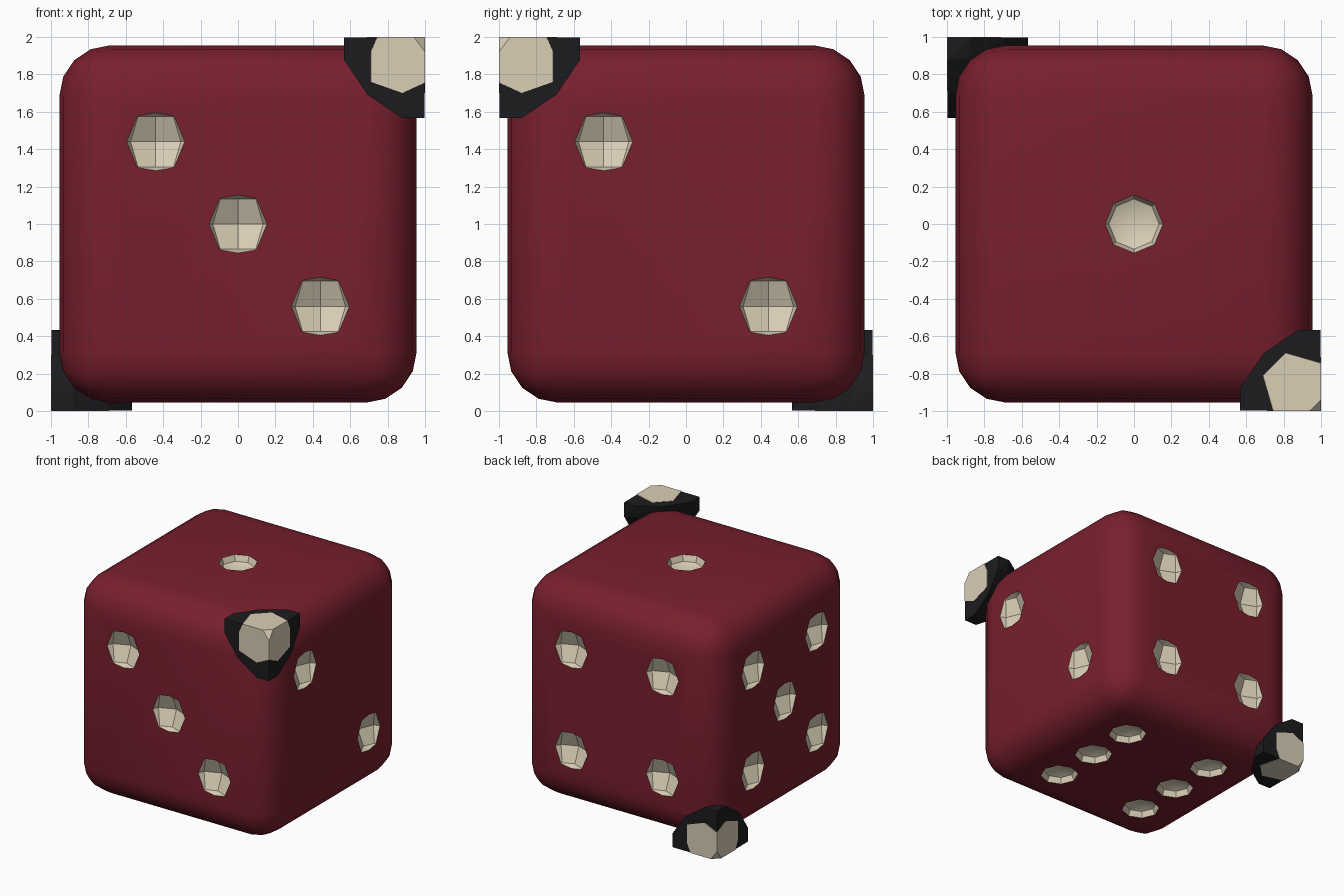
import bpy, bmesh, math
from mathutils import Matrix, Vector

if "Cube" in bpy.data.objects:
    bpy.data.objects.remove(bpy.data.objects["Cube"])


def material(name, rgb):
    m = bpy.data.materials.new(name)
    m.diffuse_color = (*rgb, 1)
    m.use_nodes = True
    m.node_tree.nodes["Principled BSDF"].inputs["Base Color"].default_value = m.diffuse_color
    return m


RED = material("red", (0.19, 0.014, 0.026))
CREAM = material("cream", (0.70, 0.62, 0.47))
BLACK = material("black", (0.012, 0.012, 0.014))


def make_object(name, bm, mats):
    bmesh.ops.recalc_face_normals(bm, faces=bm.faces)
    me = bpy.data.meshes.new(name)
    bm.to_mesh(me)
    bm.free()
    for m in mats:
        me.materials.append(m)
    ob = bpy.data.objects.new(name, me)
    bpy.context.collection.objects.link(ob)
    return ob


# rounded cube body
H = 0.955
bm = bmesh.new()
bmesh.ops.create_cube(bm, size=2 * H, matrix=Matrix.Translation((0, 0, 1)))
bmesh.ops.bevel(bm, geom=bm.edges[:], offset=0.27, segments=4, profile=0.5,
                affect='EDGES', clamp_overlap=True)
body = make_object("die_body", bm, [RED, CREAM])

# pips: low-poly spheres sunk into each face
P, D = 0.44, H + 0.084
four = [(a, b) for a in (-P, P) for b in (-P, P)]
six = [(a, b) for a in (-P, P) for b in (-P, 0, P)]
pips = [(0, 0, D)]
pips += [(a, -D, -a) for a in (-P, 0, P)]
pips += [(D, a, -a) for a in (-P, P)]
pips += [(a, D, b) for a, b in four]
pips += [(-D, a, b) for a, b in four + [(0, 0)]]
pips += [(a, b, -D) for a, b in six]
bm = bmesh.new()
for p in pips:
    bmesh.ops.create_uvsphere(bm, u_segments=8, v_segments=4, radius=0.19,
                              matrix=Matrix.Translation(Vector(p) + Vector((0, 0, 1))))
for f in bm.faces:
    f.material_index = 1
cutter = make_object("pip_cutter", bm, [RED, CREAM])
cutter.hide_render = True

mod = body.modifiers.new("pips", 'BOOLEAN')
mod.operation = 'DIFFERENCE'
mod.solver = 'EXACT'
mod.object = cutter
bpy.context.view_layer.objects.active = body
body.select_set(True)
bpy.ops.object.modifier_apply(modifier=mod.name)
bpy.data.objects.remove(cutter)
bpy.ops.object.shade_smooth_by_angle(angle=math.radians(30))


# corner guards: points are distances inward from a corner of the 2-unit box
def hull(name, pts, sign, inset, mat):
    bm = bmesh.new()
    for u, v, w in set(pts):
        c = Vector((1 - u - inset, -1 + v + inset, 1 - w - inset))
        bm.verts.new(c * sign + Vector((0, 0, 1)))
    res = bmesh.ops.convex_hull(bm, input=bm.verts[:])
    bmesh.ops.delete(bm, geom=[g for g in set(res["geom_interior"] + res["geom_unused"])
                               if isinstance(g, bmesh.types.BMVert)], context='VERTS')
    bmesh.ops.dissolve_limit(bm, angle_limit=0.01, verts=bm.verts[:], edges=bm.edges[:])
    return make_object(name, bm, [mat])


def turns(p):
    a, b, c = p
    return [(a, b, c), (b, c, a), (c, a, b), (b, a, c), (a, c, b), (c, b, a)]


guard = [q for p in ((0.1, 0, 0), (0.43, 0, 0), (0.43, 0.12, 0), (0.305, 0.305, 0),
                     (0.41, 0.11, 0.11), (0.257, 0.257, 0.257)) for q in turns(p)]
side = [(0.06, 0), (0.255, 0), (0.29, 0.08), (0.29, 0.24), (0.12, 0.30), (0, 0.245), (0, 0.08)]
top = [(0.31, 0.19), (0.19, 0.31)]
inlay = [(a, 0, b) for a, b in side] + [(0, a, b) for a, b in side] + [(a, b, 0) for a, b in top]

for label, s in (("upper", 1), ("lower", -1)):
    hull(label + "_corner_guard", guard, s, 0.003, BLACK)
    hull(label + "_corner_inlay", inlay, s, 0, CREAM)
